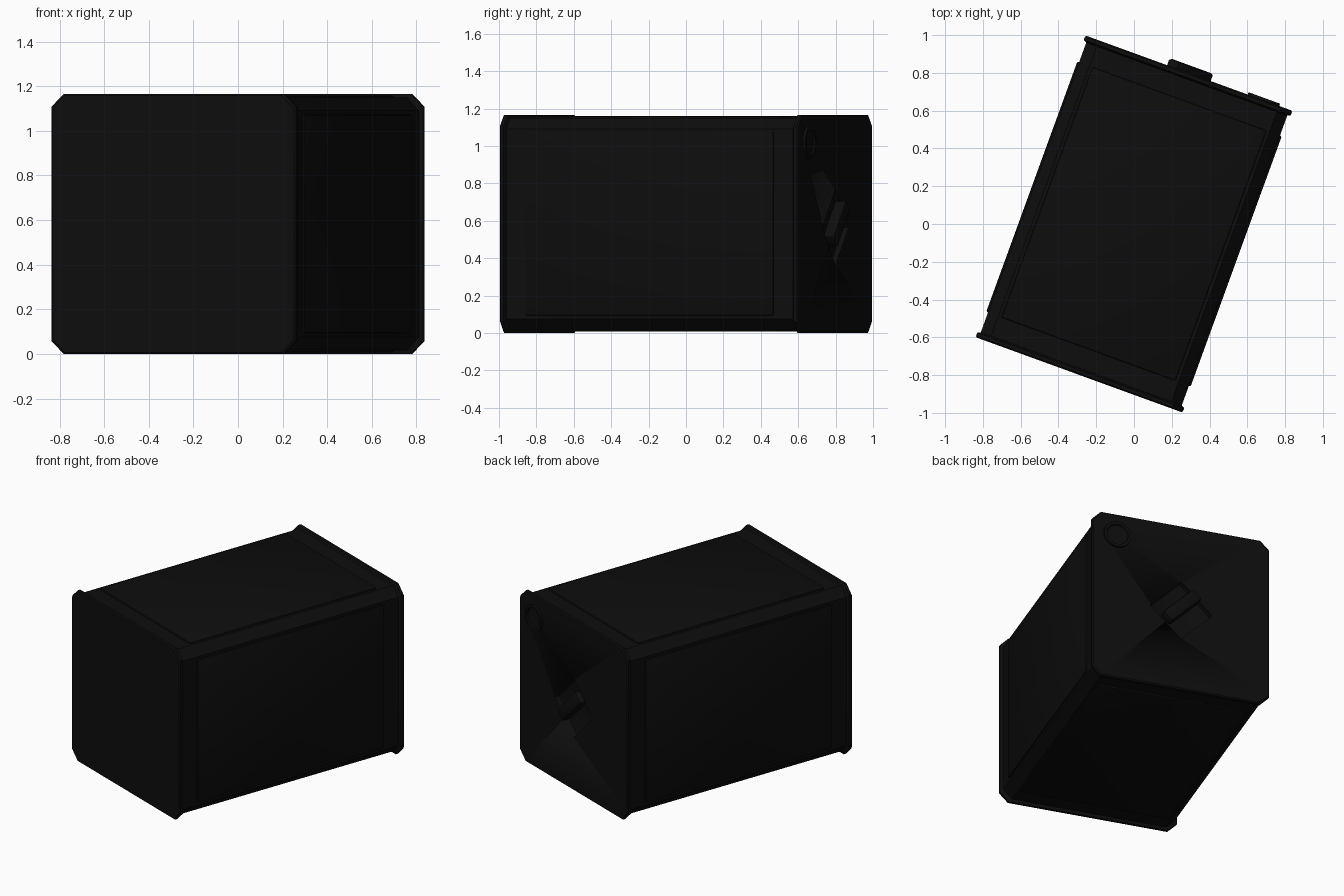
import bpy, bmesh, math
from mathutils import Matrix, Vector

cube = bpy.data.objects.get("Cube")
if cube:
    bpy.data.objects.remove(cube, do_unlink=True)

black = bpy.data.materials.new("matte black")
black.use_nodes = True
colour = (0.004, 0.004, 0.004, 1)
black.diffuse_color = colour
black.node_tree.nodes["Principled BSDF"].inputs["Base Color"].default_value = colour

HALF = 0.583      # half height and half width of the end lips
LENGTH = 0.85     # half length
TURN = Matrix.Translation((0, 0, HALF)) @ Matrix.Rotation(math.radians(-20), 4, 'Z')


def finish(name, bm, bevel=0.0, segments=2):
    """Turn a bmesh into a smooth shaded black part in the turned frame."""
    bmesh.ops.recalc_face_normals(bm, faces=bm.faces)
    if bevel:
        bmesh.ops.bevel(bm, geom=bm.edges[:], offset=bevel, segments=segments,
                        affect='EDGES', profile=0.5, clamp_overlap=True)
    mesh = bpy.data.meshes.new(name)
    bm.to_mesh(mesh)
    bm.free()
    mesh.materials.append(black)
    ob = bpy.data.objects.new(name, mesh)
    bpy.context.collection.objects.link(ob)
    ob.matrix_world = TURN
    bpy.ops.object.select_all(action='DESELECT')
    ob.select_set(True)
    bpy.context.view_layer.objects.active = ob
    bpy.ops.object.shade_smooth_by_angle(angle=math.radians(30))
    return ob


def box(name, centre, size, tilt=None, bevel=0.0):
    bm = bmesh.new()
    turn = tilt or Matrix.Identity(4)
    bmesh.ops.create_cube(bm, size=1, matrix=Matrix.Translation(centre) @ turn
                          @ Matrix.Diagonal((*size, 1)))
    return finish(name, bm, bevel)


# Body: chamfered square sections lofted from end to end, with a lip at each end
def section(bm, y, h, chamfer=0.058):
    c = h - chamfer
    corners = [(c, h), (h, c), (h, -c), (c, -h), (-c, -h), (-h, -c), (-h, c), (-c, h)]
    return [bm.verts.new((x, y, z)) for x, z in corners]


end = [(LENGTH, 0.576), (LENGTH - 0.007, HALF), (LENGTH - 0.025, HALF), (LENGTH - 0.034, 0.566)]
profile = [(-y, h) for y, h in end] + end[::-1]
bm = bmesh.new()
rings = [section(bm, y, h) for y, h in profile]
for a, b in zip(rings, rings[1:]):
    for i in range(8):
        j = (i + 1) % 8
        bm.faces.new((a[i], a[j], b[j], b[i]))
bm.faces.new(rings[0])
bm.faces.new(rings[-1])
body = finish("body", bm)

# Slightly raised panel on each of the four long sides
for i, side in enumerate(("top", "left", "bottom", "right")):
    tilt = Matrix.Rotation(i * math.pi / 2, 4, 'Y')
    box(side + "_panel", tilt @ Vector((0, 0, 0.556)), (0.98, 1.41, 0.04), tilt, 0.008)

# Diagonal square pocket cut in the back, bridged by a grip bar
slant = Matrix.Rotation(math.radians(45), 4, 'Y')
pocket = box("pocket_cutter", (0, LENGTH, -0.02), (0.29, 0.07, 0.29), slant, 0.012)
pocket.hide_render = True
cut = body.modifiers.new("pocket", 'BOOLEAN')
cut.operation = 'DIFFERENCE'
cut.solver = 'EXACT'
cut.object = pocket
bpy.context.view_layer.objects.active = body
bpy.ops.object.modifier_apply(modifier=cut.name)
bpy.data.objects.remove(pocket, do_unlink=True)
box("grip_bar", (0, LENGTH + 0.005, 0), (0.28, 0.07, 0.085), slant, 0.015)

# Round filler cap near the upper corner of the back: ring and flat plug
port = Matrix.Translation((0.42, LENGTH, 0.435)) @ Matrix.Rotation(-math.pi / 2, 4, 'X')
bm = bmesh.new()
loops = []
for radius, height in ((0.09, -0.01), (0.088, 0.013), (0.07, 0.013), (0.066, 0.004)):
    loops.append([bm.verts.new(port @ Vector((radius * math.cos(k * math.tau / 32),
                                             radius * math.sin(k * math.tau / 32), height)))
                  for k in range(32)])
for a, b in zip(loops, loops[1:]):
    for k in range(32):
        n = (k + 1) % 32
        bm.faces.new((a[k], a[n], b[n], b[k]))
bm.faces.new(loops[0])
bm.faces.new(loops[-1])
finish("filler_cap", bm)
